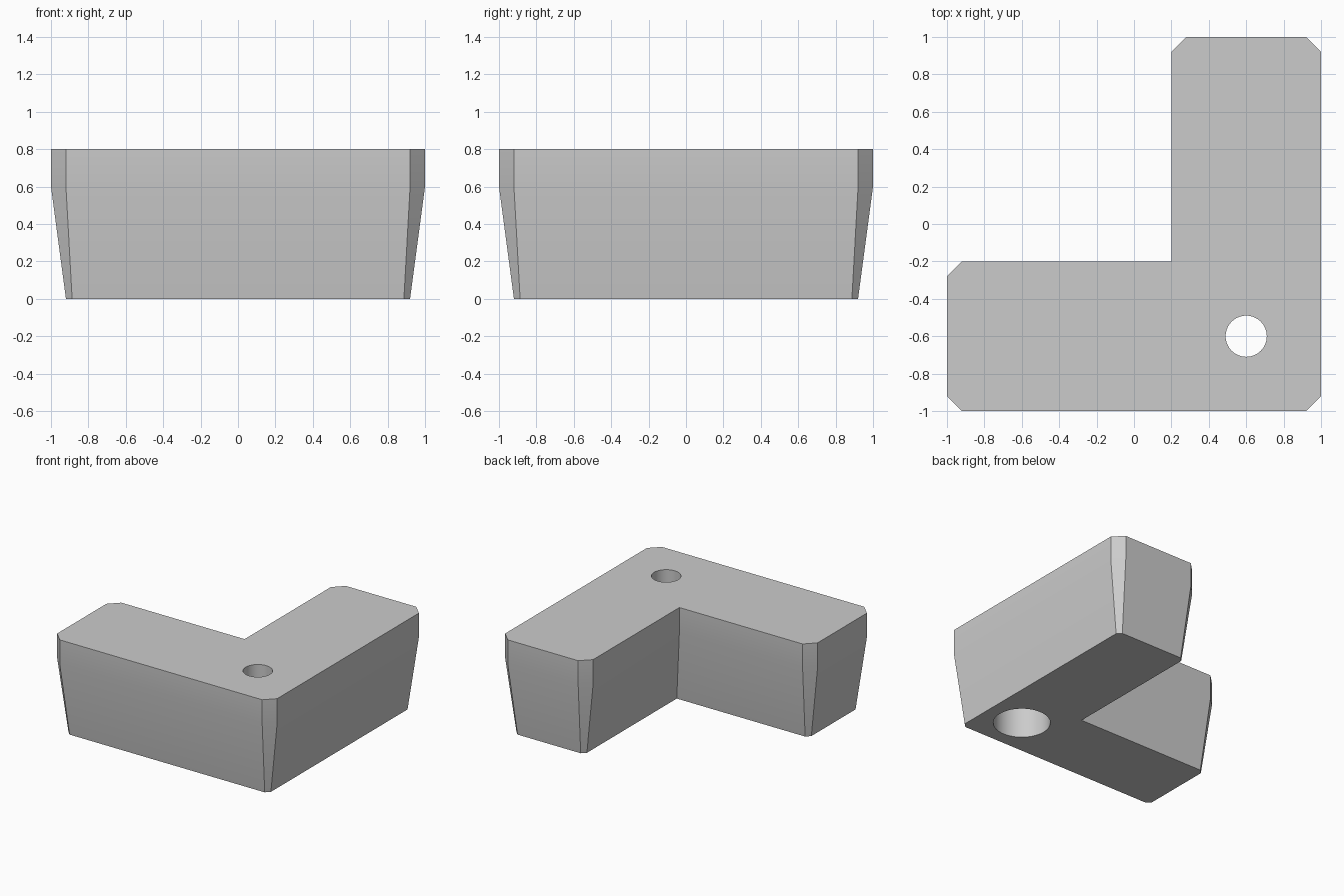
import bpy, bmesh, math
from mathutils import Vector

cube = bpy.data.objects.get("Cube")
if cube:
    bpy.data.objects.remove(cube, do_unlink=True)

HEIGHT, TAPER_TOP, INSET, CHAMFER = 0.8, 0.6, 0.08, 0.08

# Plain grey material
grey = bpy.data.materials.new("grey")
grey.use_nodes = True
colour = (0.6, 0.6, 0.6, 1)
grey.diffuse_color = colour
grey.node_tree.nodes["Principled BSDF"].inputs["Base Color"].default_value = colour


def chamfered(corners):
    """Cut every convex corner of a counter-clockwise outline."""
    out = []
    for i, p in enumerate(corners):
        to_prev = (corners[i - 1] - p).normalized()
        to_next = (corners[(i + 1) % len(corners)] - p).normalized()
        if to_next.cross(to_prev) > 0:
            out += [p + to_prev * CHAMFER, p + to_next * CHAMFER]
        else:
            out.append(p)
    return out


def inset(outline, d):
    """Move every side of a counter-clockwise outline inward by d."""
    out = []
    for i, p in enumerate(outline):
        a = (p - outline[i - 1]).normalized()
        b = (outline[(i + 1) % len(outline)] - p).normalized()
        na, nb = Vector((-a.y, a.x)), Vector((-b.y, b.x))
        out.append(p + (na + nb) * d / (1 + na.dot(nb)))
    return out


# L-shaped foot: tapered below, straight above
corners = [Vector(c) for c in
           ((-1, -1), (1, -1), (1, 1), (0.2, 1), (0.2, -0.2), (-1, -0.2))]
outline = chamfered(corners)
bm = bmesh.new()
rings = [[bm.verts.new((p.x, p.y, z)) for p in inset(outline, d)]
         for z, d in ((0, INSET), (TAPER_TOP, 0), (HEIGHT, 0))]
for low, high in zip(rings, rings[1:]):
    for i in range(len(low)):
        j = (i + 1) % len(low)
        bm.faces.new((low[i], low[j], high[j], high[i]))
bm.faces.new(rings[0][::-1])
bm.faces.new(rings[-1])
bmesh.ops.recalc_face_normals(bm, faces=bm.faces)
mesh = bpy.data.meshes.new("corner_foot")
bm.to_mesh(mesh)
bm.free()
mesh.materials.append(grey)
foot = bpy.data.objects.new("corner_foot", mesh)
bpy.context.collection.objects.link(foot)


def bore(name, radius, bottom, top):
    """Cut a round vertical hole through the foot."""
    bpy.ops.mesh.primitive_cylinder_add(
        vertices=64, radius=radius, depth=top - bottom,
        location=(0.6, -0.6, (top + bottom) / 2))
    cutter = bpy.context.object
    cutter.name = name
    cutter.hide_render = True
    cutter.data.materials.append(grey)
    bpy.ops.object.select_all(action='DESELECT')
    foot.select_set(True)
    bpy.context.view_layer.objects.active = foot
    mod = foot.modifiers.new(name, 'BOOLEAN')
    mod.operation = 'DIFFERENCE'
    mod.solver = 'EXACT'
    mod.object = cutter
    bpy.ops.object.modifier_apply(modifier=mod.name)
    bpy.data.objects.remove(cutter, do_unlink=True)


# Screw hole with a wide recess for the head underneath
bore("screw_head_recess", 0.215, -0.2, 0.56)
bore("screw_hole", 0.11, 0.3, 1)

# Smooth the shallow fold and the bores, keep the other edges crisp
bpy.ops.object.select_all(action='DESELECT')
foot.select_set(True)
bpy.context.view_layer.objects.active = foot
bpy.ops.object.shade_smooth_by_angle(angle=math.radians(30))
